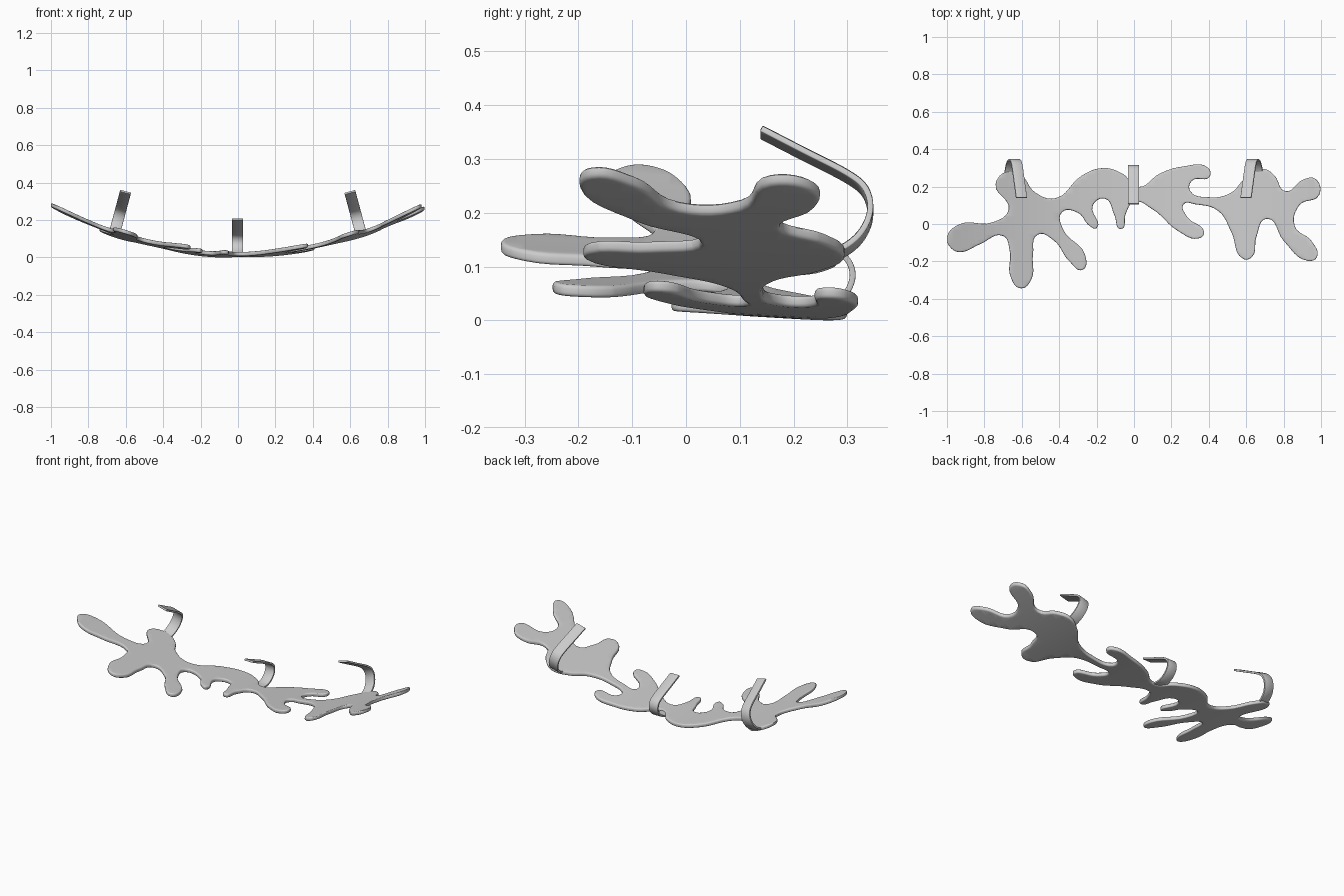
import bpy, bmesh, math
from mathutils import Vector, Matrix

if "Cube" in bpy.data.objects:
    bpy.data.objects.remove(bpy.data.objects["Cube"])

# Outline of the branching plate seen from above
OUTLINE = [
    (-1, -.065), (-.93, .007), (-.76, .015), (-.67, .085), (-.74, .22), (-.67, .29),
    (-.60, .265), (-.53, .177), (-.42, .145), (-.28, .265), (-.165, .306), (-.06, .275),
    (.02, .205), (.14, .278), (.26, .314), (.395, .308), (.405, .26), (.31, .238),
    (.30, .185), (.405, .15), (.515, .172), (.60, .257), (.69, .302), (.75, .267),
    (.81, .182), (.905, .245), (.97, .248), (.99, .162), (.885, .108), (.86, -.005),
    (.95, -.085), (.978, -.17), (.93, -.19), (.80, -.083), (.71, .035), (.655, -.06),
    (.63, -.17), (.585, -.18), (.52, -.035), (.45, .077), (.33, .112), (.265, .112),
    (.285, .045), (.375, -.04), (.345, -.07), (.235, -.03), (.10, .085), (.0, .125),
    (-.043, .065), (-.07, -.02), (-.105, .055), (-.155, .142), (-.22, .107),
    (-.20, -.015), (-.235, -.005), (-.30, .067), (-.385, .07), (-.38, -.02),
    (-.26, -.162), (-.275, -.238), (-.345, -.193), (-.43, -.08), (-.515, -.05),
    (-.54, -.155), (-.55, -.292), (-.605, -.337), (-.66, -.275), (-.665, -.135),
    (-.70, -.057), (-.825, -.102), (-.93, -.143), (-.975, -.125)]
Y_SHIFT = -0.007


def plate_height(x, y):
    return 0.25 * x * x + 0.06 * (0.31 - y)


# Plate: filled rounded curve, sliced across x, then bowed
cu = bpy.data.curves.new("plate_outline", 'CURVE')
cu.dimensions = '2D'
cu.fill_mode = 'BOTH'
cu.resolution_u = 6
cu.extrude = 0.004
cu.bevel_depth = 0.007
cu.bevel_resolution = 2
cu.offset = -0.007
sp = cu.splines.new('BEZIER')
sp.bezier_points.add(len(OUTLINE) - 1)
for bp, (x, y) in zip(sp.bezier_points, OUTLINE):
    bp.co = (x, y + Y_SHIFT, 0)
    bp.handle_left_type = bp.handle_right_type = 'AUTO'
sp.use_cyclic_u = True
tmp = bpy.data.objects.new("plate_outline", cu)
bpy.context.collection.objects.link(tmp)
dg = bpy.context.evaluated_depsgraph_get()
me = bpy.data.meshes.new_from_object(tmp.evaluated_get(dg))
bpy.data.objects.remove(tmp)

bm = bmesh.new()
bm.from_mesh(me)
bmesh.ops.remove_doubles(bm, verts=bm.verts, dist=0.0003)
for i in range(1, 50):
    geom = bm.verts[:] + bm.edges[:] + bm.faces[:]
    bmesh.ops.bisect_plane(bm, geom=geom, plane_co=(-1 + i * 0.04, 0, 0), plane_no=(1, 0, 0))
for v in bm.verts:
    v.co.z += 0.006 + plate_height(v.co.x, v.co.y)
low = min(v.co.z for v in bm.verts)
for v in bm.verts:
    v.co.z -= low
bmesh.ops.recalc_face_normals(bm, faces=bm.faces)
bm.to_mesh(me)
bm.free()
plate = bpy.data.objects.new("branching_plate", me)
bpy.context.collection.objects.link(plate)


def smooth(ob):
    bpy.ops.object.select_all(action='DESELECT')
    ob.select_set(True)
    bpy.context.view_layer.objects.active = ob
    bpy.ops.object.shade_smooth_by_angle(angle=math.radians(40))


smooth(plate)

# Hook side profile (y, z) relative to where it meets the plate
HOOK = [(0, 0), (.05, .004), (.092, .036), (.112, .083), (.104, .128), (.07, .16), (-.01, .205), (-.09, .25)]


def spline(pts, n=5):
    p = [Vector(a) for a in pts]
    p = [2 * p[0] - p[1]] + p + [2 * p[-1] - p[-2]]
    out = []
    for a, b, c, d in zip(p, p[1:], p[2:], p[3:]):
        for k in range(n):
            t = k / n
            out.append(0.5 * (2 * b + (c - a) * t + (2 * a - 5 * b + 4 * c - d) * t * t
                              + (3 * b - a - 3 * c + d) * t ** 3))
    return out + [p[-2]]


def hook(name, x, y, tilt, height):
    verts, faces = [], []
    m = Matrix.Translation((x, y, plate_height(x, y) + 0.006)) @ Matrix.Rotation(tilt, 4, 'Y')
    for i, p in enumerate(spline(HOOK)):
        verts += [m @ Vector((s * 0.03, p.x, p.y * height)) for s in (-1, 1)]
        if i:
            faces.append((2 * i - 2, 2 * i - 1, 2 * i + 1, 2 * i))
    mesh = bpy.data.meshes.new(name)
    mesh.from_pydata(verts, [], faces)
    ob = bpy.data.objects.new(name, mesh)
    bpy.context.collection.objects.link(ob)
    smooth(ob)
    sol = ob.modifiers.new("thickness", 'SOLIDIFY')
    sol.thickness = 0.011
    sol.offset = 0
    bev = ob.modifiers.new("soft_edges", 'BEVEL')
    bev.width = 0.002
    bev.segments = 2
    bev.limit_method = 'ANGLE'
    bev.angle_limit = math.radians(50)


# Three hooks curling up from the back edge
hook("left_hook", -0.663, 0.23, math.radians(15), 0.95)
hook("middle_hook", -0.002, 0.197, 0, 0.77)
hook("right_hook", 0.66, 0.23, math.radians(-15), 0.95)
